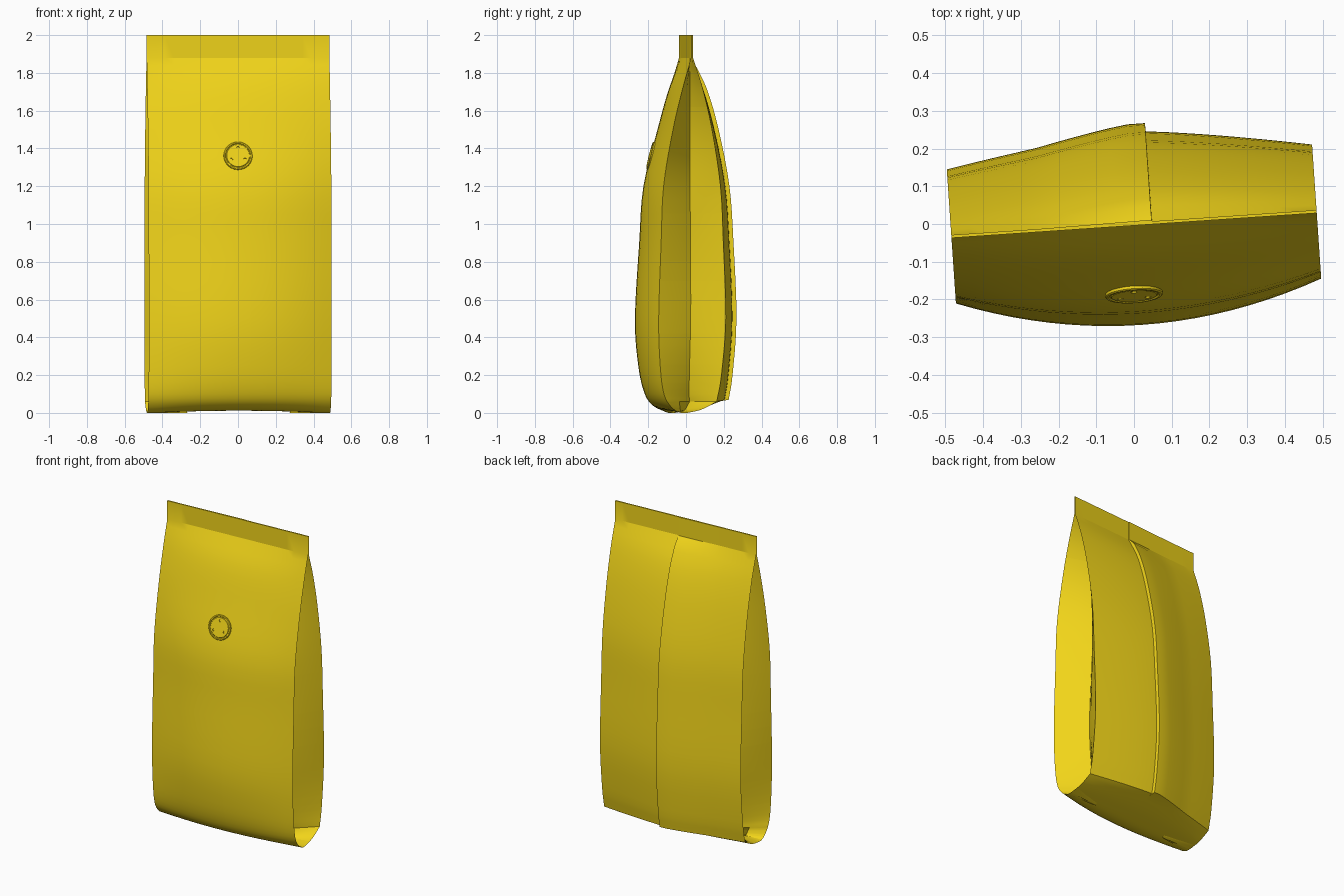
import bpy, math
from mathutils import Vector, Matrix

if "Cube" in bpy.data.objects:
    bpy.data.objects.remove(bpy.data.objects["Cube"])

YAW = math.radians(3.9)
HW = 0.485          # half width
SEAM = 0.047        # x of the back overlap seam

mat = bpy.data.materials.new("yellow_foil")
mat.diffuse_color = (0.88, 0.66, 0.01, 1)
mat.use_nodes = True
mat.node_tree.nodes["Principled BSDF"].inputs["Base Color"].default_value = mat.diffuse_color

# Wrap profile: (edge y, edge z, centre y, centre z)
FRONT = [(-.004, 1.88, -.004, 1.88), (-.05, 1.72, -.08, 1.72), (-.102, 1.5, -.145, 1.5),
         (-.152, 1.2, -.222, 1.2), (-.165, .9, -.245, .9), (-.178, .5, -.268, .5),
         (-.17, .25, -.25, .25), (-.15, .1, -.215, .1), (-.11, .03, -.165, .035),
         (-.06, .0, -.09, .012), (0, .005, 0, .02), (.06, .022, .09, .037),
         (.13, .06, .205, .07)]
BACK = [(.13, .06, .205, .07), (.155, .2, .225, .2), (.178, .5, .246, .5),
        (.165, .9, .23, .9), (.15, 1.2, .208, 1.2), (.105, 1.5, .15, 1.5),
        (.055, 1.72, .085, 1.72), (.004, 1.88, .004, 1.88)]


def smooth_curve(pts, n=4):
    """Catmull-Rom resampling of a list of tuples."""
    p = [Vector(q) for q in pts]
    p = [2 * p[0] - p[1]] + p + [2 * p[-1] - p[-2]]
    out = []
    for i in range(1, len(p) - 2):
        a, b, c, d = p[i - 1:i + 3]
        for k in range(n):
            t = k / n
            out.append(0.5 * (2 * b + (c - a) * t + (2 * a - 5 * b + 4 * c - d) * t * t
                              + (3 * b - a - 3 * c + d) * t ** 3))
    return out + [p[-2]]


def make(name, verts, faces, angle=20):
    me = bpy.data.meshes.new(name)
    me.from_pydata(verts, [], faces)
    me.update()
    ob = bpy.data.objects.new(name, me)
    bpy.context.collection.objects.link(ob)
    me.materials.append(mat)
    ob.rotation_euler.z = YAW
    bpy.ops.object.select_all(action='DESELECT')
    ob.select_set(True)
    bpy.context.view_layer.objects.active = ob
    bpy.ops.object.shade_smooth_by_angle(angle=math.radians(angle))
    return ob


top_f, top_b = Vector((-.004, 2, -.004, 2)), Vector((.004, 2, .004, 2))
front = [top_f] + smooth_curve(FRONT)
back = smooth_curve(BACK) + [top_b]
rows = front + back[1:]
first_back = len(front) - 1

# Front, bottom, back and top seal: one sheet wrapped round the bag
xs = sorted([HW * (i / 10 - 1) for i in range(21)] + [SEAM, SEAM + .0008])
verts, faces = [], []
for r, (ey, ez, cy, cz) in enumerate(rows):
    is_back = r >= first_back
    for x in xs:
        u = abs(x) / HW
        w = 1 - u ** (1.3 if is_back else 2)
        y, z = ey + (cy - ey) * w, ez + (cz - ez) * w
        if is_back and x <= SEAM:      # raised overlap at the back seam
            y += (.004 if z > 1.87 else .022) * max(0, (x + .25) / (SEAM + .25))
        verts.append((x, y, z))
R, C = len(rows), len(xs)
for r in range(R):
    s = (r + 1) % R
    for c in range(C - 1):
        faces.append((r * C + c, s * C + c, s * C + c + 1, r * C + c + 1))
make("bag_wrap", verts, faces)

# Folded-in side gussets
low = min(range(R), key=lambda i: rows[i][1])


def edge_y(pts, z):
    for a, b in zip(pts, pts[1:]):
        lo, hi = sorted((a, b), key=lambda q: q[1])
        if lo[1] <= z <= hi[1] and hi[1] > lo[1]:
            return lo[0] + (hi[0] - lo[0]) * (z - lo[1]) / (hi[1] - lo[1])
    return pts[-1][0]


zs = sorted({round(q[1], 4) for q in rows if q[1] > rows[low][1] + .001})
for name, side in (("right_gusset", 1), ("left_gusset", -1)):
    verts, faces = [], []
    for z in zs:
        f, b = edge_y(rows[:low + 1], z), edge_y(rows[low:], z)
        h, m = (b - f) / 2, (f + b) / 2
        d = math.sqrt(max(.215 ** 2 - h * h, .01))
        for y, x in ((f, HW), (m - h * .45, HW - d * .5), (m, HW - d),
                     (m + h * .45, HW - d * .5), (b, HW)):
            verts.append((side * x, y, z))
    for r in range(len(zs) - 1):
        for c in range(4):
            q = (r * 5 + c, r * 5 + c + 1, r * 5 + c + 6, r * 5 + c + 5)
            faces.append(q if side > 0 else q[::-1])
    make(name, verts, faces, 30)

# Round degassing valve: turned profile (radius, height) on the front panel
N = 40
prof = [(.076, -.012), (.076, .006), (.073, .009), (.067, .009), (.065, .005), (.062, .005),
        (.06, .008)]
verts = [(r * math.cos(2 * math.pi * i / N), r * math.sin(2 * math.pi * i / N), h)
         for r, h in prof for i in range(N)]
faces = [(k * N + i, k * N + (i + 1) % N, (k + 1) * N + (i + 1) % N, (k + 1) * N + i)
         for k in range(len(prof) - 1) for i in range(N)]
faces += [tuple(range((len(prof) - 1) * N, len(prof) * N)), tuple(range(N))[::-1]]
valve = make("valve", verts, faces, 30)
place = (Matrix.Rotation(YAW, 4, 'Z') @ Matrix.Translation((-.0125, -.183, 1.36))
         @ Matrix.Rotation(math.radians(90 - 14), 4, 'X'))
valve.matrix_world = place

# Three vent holes cut into the valve
for i in range(3):
    a = math.radians(90 + 120 * i)
    bpy.ops.mesh.primitive_cylinder_add(vertices=16, radius=.008, depth=.012)
    cut = bpy.context.object
    cut.name = f"vent_cutter_{i + 1}"
    cut.matrix_world = place @ Matrix.Translation((.042 * math.cos(a), .042 * math.sin(a), .008))
    cut.hide_render = True
    cut.hide_set(True)
    mod = valve.modifiers.new(f"vent_{i + 1}", 'BOOLEAN')
    mod.object = cut
    mod.operation = 'DIFFERENCE'
    mod.solver = 'EXACT'
